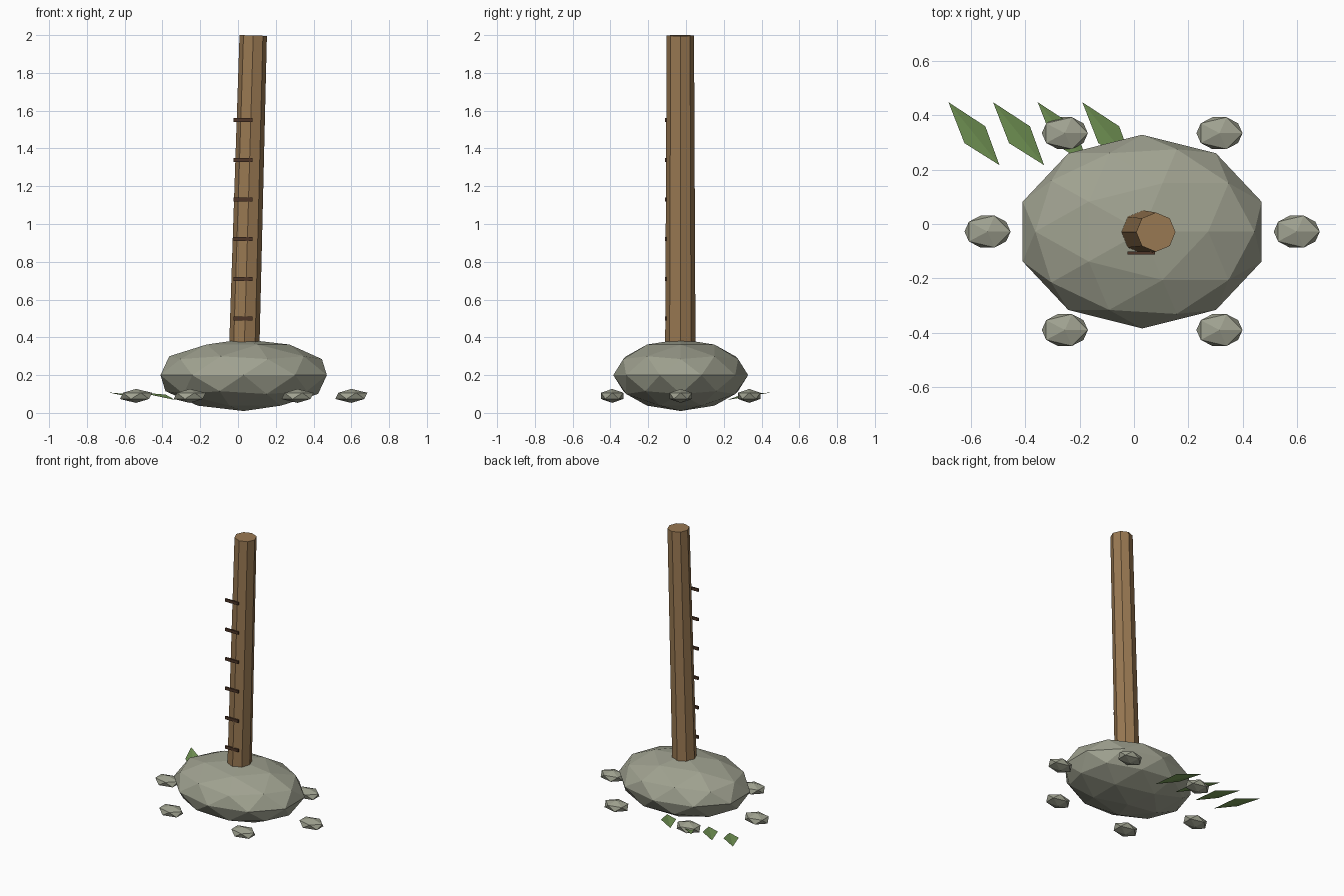
import bpy, bmesh, math
from mathutils import Matrix, Vector

cube = bpy.data.objects.get("Cube")
if cube:
    bpy.data.objects.remove(cube, do_unlink=True)


def material(name, rgb):
    mat = bpy.data.materials.new(name)
    mat.use_nodes = True
    mat.diffuse_color = (*rgb, 1)
    mat.node_tree.nodes["Principled BSDF"].inputs["Base Color"].default_value = (*rgb, 1)
    return mat


STONE = material("grey_stone", (0.35, 0.36, 0.28))
WOOD = material("brown_wood", (0.32, 0.19, 0.085))
DARK = material("dark_wood", (0.075, 0.036, 0.02))
GRASS = material("leaf_green", (0.17, 0.30, 0.09))


def finish(name, bm, mat):
    mesh = bpy.data.meshes.new(name)
    bm.to_mesh(mesh)
    bm.free()
    mesh.materials.append(mat)
    obj = bpy.data.objects.new(name, mesh)
    bpy.context.collection.objects.link(obj)
    return obj


def rock(name, centre, size, detail):
    bm = bmesh.new()
    bmesh.ops.create_icosphere(bm, subdivisions=detail, radius=1,
                               matrix=Matrix.Translation(centre) @ Matrix.Diagonal((*size, 1)))
    return finish(name, bm, STONE)


CX, CY = 0.03, -0.028

# Base boulder
rock("boulder", (CX, CY, 0.2), (0.463, 0.357, 0.19), 2)

# Ring of small stones
for i in range(6):
    a = math.tau * i / 6
    rock(f"small_stone_{i + 1}",
         (CX + 0.57 * math.cos(a), CY + 0.419 * math.sin(a), 0.09),
         (0.095, 0.069, 0.037), 1)

# Leaning, tapered eight-sided post
foot, head = Vector((0.029, -0.03, 0.2)), Vector((0.0805, -0.03, 1.998))
axis = head - foot
bm = bmesh.new()
bmesh.ops.create_cone(bm, cap_ends=True, segments=8, radius1=0.081, radius2=0.0725,
                      depth=axis.length,
                      matrix=Matrix.Translation((foot + head) / 2)
                      @ Matrix.Rotation(math.atan2(axis.x, axis.z), 4, "Y"))
finish("post", bm, WOOD)

# Rungs up the front of the post
for i in range(6):
    bm = bmesh.new()
    bmesh.ops.create_cube(bm, size=1,
                          matrix=Matrix.Translation((0.027, -0.107, 0.5 + 0.21 * i))
                          @ Matrix.Diagonal((0.102, 0.01, 0.021, 1)))
    finish(f"rung_{i + 1}", bm, DARK)

# Folded diamond leaves behind the boulder
for i in range(4):
    bm = bmesh.new()
    shift = Vector((0.1645 * i, 0, 0))
    tip, right, root, left = [bm.verts.new(Vector(p) + shift) for p in (
        (-0.684, 0.449, 0.108), (-0.548, 0.36, 0.097),
        (-0.496, 0.217, 0.068), (-0.625, 0.298, 0.097))]
    bm.faces.new((tip, root, right))
    bm.faces.new((tip, left, root))
    finish(f"leaf_{i + 1}", bm, GRASS)
